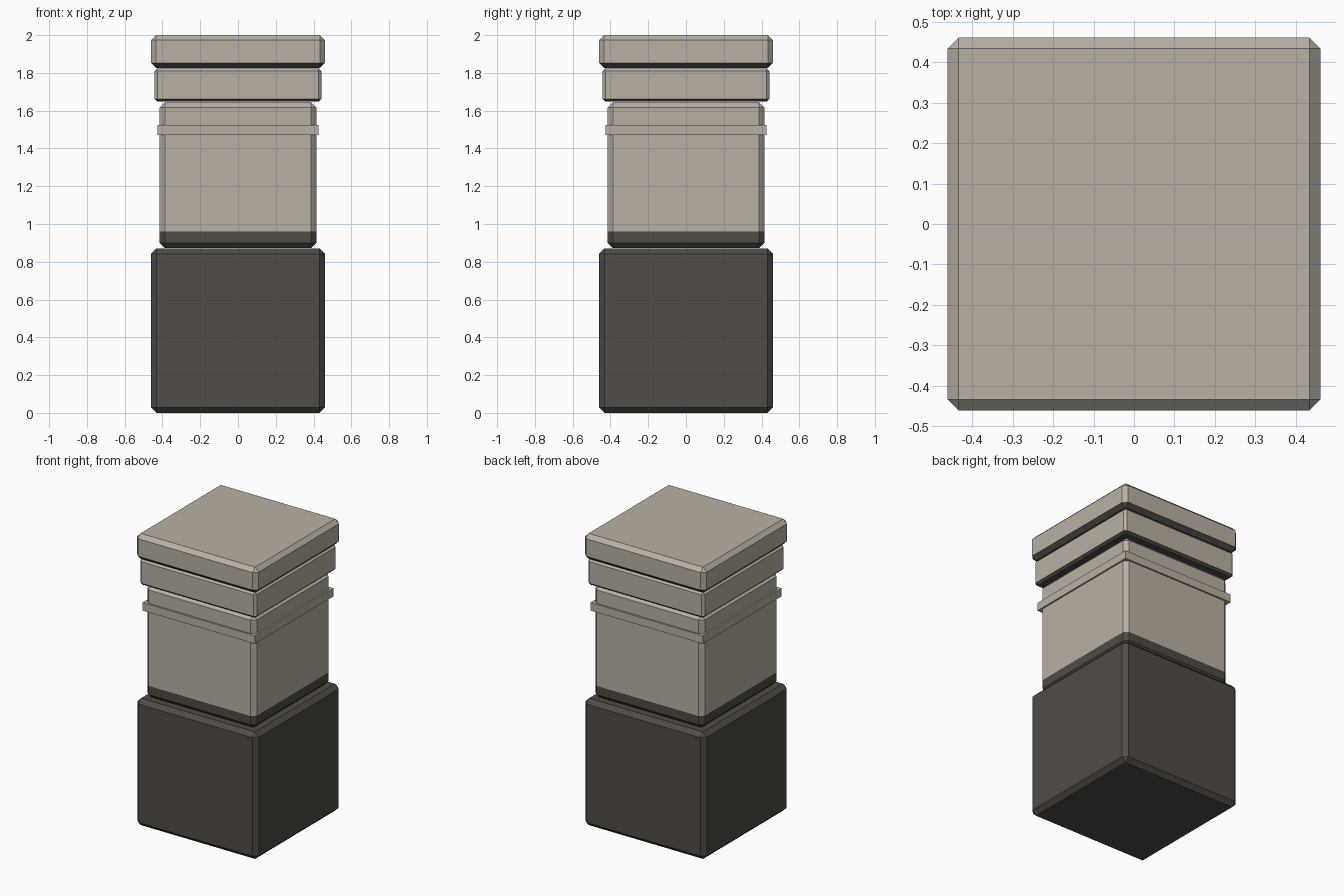
import bpy, bmesh
from mathutils import Matrix

if "Cube" in bpy.data.objects:
    bpy.data.objects.remove(bpy.data.objects["Cube"])


def material(name, rgb):
    m = bpy.data.materials.new(name)
    m.diffuse_color = (*rgb, 1)
    m.use_nodes = True
    m.node_tree.nodes["Principled BSDF"].inputs["Base Color"].default_value = m.diffuse_color
    return m


STONE = material("warm_grey_stone", (0.485, 0.434, 0.371))
DARK = material("dark_stone", (0.080, 0.071, 0.060))


def block(name, half, z0, z1, chamfer=0, dark=None, cut=None):
    """Square block with chamfered edges; dark(face) picks the dark faces."""
    bm = bmesh.new()
    size = Matrix.Diagonal((2 * half, 2 * half, z1 - z0, 1))
    bmesh.ops.create_cube(bm, size=1, matrix=Matrix.Translation((0, 0, (z0 + z1) / 2)) @ size)
    if chamfer:
        bmesh.ops.bevel(bm, geom=bm.edges[:], offset=chamfer, segments=1,
                        affect='EDGES', clamp_overlap=True)
    if cut:
        bmesh.ops.bisect_plane(bm, geom=bm.verts[:] + bm.edges[:] + bm.faces[:],
                               plane_co=(0, 0, cut), plane_no=(0, 0, 1))
    bm.normal_update()
    for f in bm.faces:
        f.material_index = int(bool(dark and dark(f)))
    mesh = bpy.data.meshes.new(name)
    bm.to_mesh(mesh)
    bm.free()
    mesh.materials.append(STONE)
    mesh.materials.append(DARK)
    obj = bpy.data.objects.new(name, mesh)
    bpy.context.collection.objects.link(obj)
    return obj


def underside(f):
    return f.normal.z < -0.3


# Plinth, all dark
block("plinth", 0.461, 0, 0.87, 0.029, dark=lambda f: True)
# Shaft with a dark foot
block("shaft", 0.415, 0.872, 1.645, 0.028, cut=0.96,
      dark=lambda f: f.calc_center_median().z < 0.96)
# Thin moulding around the shaft
block("neck_band", 0.426, 1.47, 1.525)
# Two stepped slabs with dark undersides
block("lower_cap", 0.441, 1.648, 1.826, 0.015, dark=underside)
block("top_cap", 0.461, 1.826, 2.0, 0.027, dark=underside)
